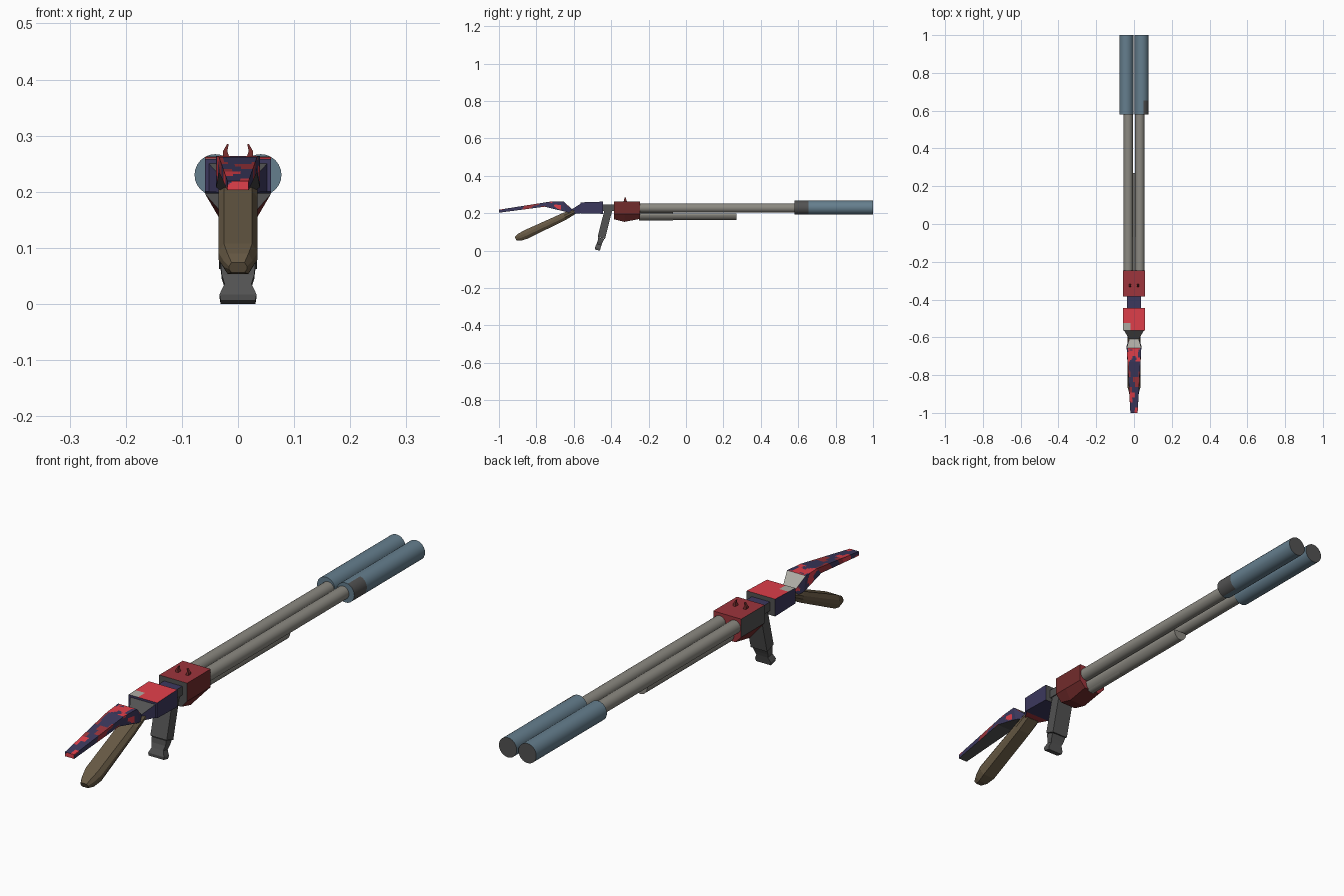
import bpy, bmesh, math
from mathutils import Vector, noise

if "Cube" in bpy.data.objects:
    bpy.data.objects.remove(bpy.data.objects["Cube"])


def mat(name, r, g, b):
    m = bpy.data.materials.new(name)
    m.diffuse_color = (r, g, b, 1)
    m.use_nodes = True
    m.node_tree.nodes["Principled BSDF"].inputs["Base Color"].default_value = m.diffuse_color
    return m


BLUE = mat("steel_blue", 0.13, 0.21, 0.27)
STEEL = mat("barrel_grey", 0.26, 0.25, 0.22)
DARK = mat("dark_grey", 0.085, 0.085, 0.085)
BROWN = mat("grip_brown", 0.135, 0.1, 0.058)
RED = mat("bright_red", 0.75, 0.05, 0.07)
MAROON = mat("dark_red", 0.34, 0.035, 0.045)
NAVY = mat("navy", 0.045, 0.04, 0.11)
PALE = mat("pale_grey", 0.42, 0.41, 0.37)
DEEP = mat("deep_red", 0.17, 0.025, 0.025)


def skin(name, rings, mats, rule=None, cuts=0, smooth=False):
    """Loft through rings of points, cap both ends, colour faces by rule(centre, normal)."""
    bm = bmesh.new()
    rows = [[bm.verts.new(p) for p in ring] for ring in rings]
    n = len(rows[0])
    for a, b in zip(rows, rows[1:]):
        for i in range(n):
            bm.faces.new((a[i], a[(i + 1) % n], b[(i + 1) % n], b[i]))
    bm.faces.new(rows[0])
    bm.faces.new(rows[-1])
    if cuts:
        bmesh.ops.subdivide_edges(bm, edges=bm.edges[:], cuts=cuts, use_grid_fill=True)
    bmesh.ops.recalc_face_normals(bm, faces=bm.faces[:])
    bm.normal_update()
    for f in bm.faces:
        if rule:
            f.material_index = rule(f.calc_center_median(), f.normal)
        f.smooth = smooth and len(f.verts) == 4
    me = bpy.data.meshes.new(name)
    bm.to_mesh(me)
    bm.free()
    for m in mats:
        me.materials.append(m)
    ob = bpy.data.objects.new(name, me)
    bpy.context.collection.objects.link(ob)
    return ob


def circle(x, y, z, r, n=24):
    return [(x + r * math.cos(2 * math.pi * i / n), y, z + r * math.sin(2 * math.pi * i / n))
            for i in range(n)]


def half_round(y, top, w, h, n=12):
    """Flat-topped half ellipse."""
    return [(w * math.cos(math.pi * i / n), y, top - h * math.sin(math.pi * i / n))
            for i in range(n + 1)]


def rect(y, z0, z1, w):
    return [(-w, y, z0), (w, y, z0), (w, y, z1), (-w, y, z1)]


def slab(p, q, w):
    """Ring across x through two (y, z) profile points."""
    return [(-w, *p), (w, *p), (w, *q), (-w, *q)]


# Twin barrels and their fat muzzle sleeves
for side, s in (("left", -1), ("right", 1)):
    skin(side + "_barrel", [circle(s * 0.031, y, 0.228, 0.0245) for y in (-0.25, 0.6)],
         [STEEL], smooth=True)

    def sleeve_rule(c, n, s=s):
        if n.y > 0.9:
            return 1
        return 1 if s > 0 and c.y < 0.65 and n.x > 0.25 else 0

    skin(side + "_muzzle_sleeve", [circle(s * 0.0405, y, 0.23, 0.037) for y in (0.58, 0.655, 1.0)],
         [BLUE, DARK], sleeve_rule, smooth=True)

# Half-round tube below the barrels, thicker near the receiver
skin("under_tube", [half_round(y, 0.198, 0.029, 0.035) for y in (-0.25, 0.27)], [STEEL], smooth=True)
skin("under_tube_sleeve", [circle(0, y, 0.184, 0.022) for y in (-0.25, -0.07)], [STEEL], smooth=True)

# Receiver with sloped belly
def receiver_ring(y, low):
    half = [(0.058, 0.263), (0.058, 0.195), (0.034, low)]
    return [(x, y, z) for x, z in half] + [(-x, y, z) for x, z in reversed(half)]

def receiver_rule(c, n):
    if n.x < -0.9 or n.y < -0.9:
        return 2
    return 1 if n.x > 0.9 or n.z < -0.1 else 0

skin("receiver", [receiver_ring(-0.385, 0.168), receiver_ring(-0.33, 0.154),
                  receiver_ring(-0.245, 0.17)], [MAROON, DEEP, DARK], receiver_rule)

# Small horn-shaped hammers on the receiver
for side, s in (("left", -1), ("right", 1)):
    skin(side + "_hammer",
         [[(s * x + dx * w, -0.325 + dy * d, z) for dx, dy in ((-1, -1), (1, -1), (1, 1), (-1, 1))]
          for x, z, w, d in ((0.02, 0.258, 0.006, 0.01), (0.023, 0.272, 0.004, 0.006),
                             (0.018, 0.285, 0.0015, 0.003))],
         [DEEP])

# Neck joining the receiver to the rear block
skin("neck", [rect(-0.45, 0.213, 0.246, 0.038), rect(-0.38, 0.213, 0.246, 0.038)],
     [DARK, NAVY], lambda c, n: 1 if n.z > 0.5 else 0)

# Rear block: red on top with a small pale worn corner, navy sides
def block_rule(c, n):
    if n.z > 0.9:
        return 3 if c.x < -0.02 and c.y < -0.525 else 0
    return 2 if n.y > 0.5 else 1

skin("rear_block", [rect(-0.565, 0.2, 0.258, 0.059), rect(-0.445, 0.197, 0.262, 0.059)],
     [RED, NAVY, DARK, PALE], block_rule, cuts=5)
skin("block_taper", [rect(-0.615, 0.198, 0.218, 0.022), rect(-0.565, 0.2, 0.25, 0.052)],
     [NAVY, DARK, MAROON],
     lambda c, n: 2 if n.z < -0.5 else (1 if n.z > 0.4 else 0))

# Upper stock arm with blotchy red and navy paint
def arm_rule(c, n):
    if n.y > 0.4 and n.z > 0.2:
        return 3
    if n.z < -0.5:
        return 4
    v = noise.noise(Vector((c.x * 30, c.y * 24, c.z * 30 + 3)))
    if v < (0.08 if abs(n.x) > 0.6 else -0.02):
        return 1
    return 2 if -0.9 < c.y < -0.73 else 0

skin("stock_arm", [slab((-1.0, 0.203), (-1.0, 0.219), 0.019),
                   slab((-0.755, 0.235), (-0.727, 0.262), 0.034),
                   slab((-0.645, 0.208), (-0.656, 0.264), 0.039),
                   slab((-0.60, 0.198), (-0.606, 0.219), 0.024)],
     [RED, NAVY, MAROON, PALE, DARK], arm_rule, cuts=9)

# Sloping brown hand grip with chamfered edges and a tapered tip
axis = Vector((0, -0.905, -0.425)).normalized()
up = Vector((0, axis.z, -axis.y))
start = Vector((0, -0.595, 0.209))

def grip_ring(t, w, h, shift=0.0):
    c = start + axis * t + up * shift
    k = 0.3
    half = [(w, h * k), (w * 0.72, h), (-w * 0.72, h), (-w, h * k)]
    pts = half + [(-x, -z) for x, z in half]
    return [c + Vector((x, 0, 0)) + up * z for x, z in pts]

skin("hand_grip", [grip_ring(0, 0.034, 0.013), grip_ring(0.06, 0.035, 0.020),
                   grip_ring(0.29, 0.035, 0.024), grip_ring(0.325, 0.026, 0.020, 0.001),
                   grip_ring(0.348, 0.016, 0.010, 0.004)], [BROWN])

# Slanted handle under the neck, with a waisted foot
skin("handle", [slab((-0.434, 0.225), (-0.392, 0.225), 0.034),
                slab((-0.472, 0.075), (-0.433, 0.062), 0.034)], [DARK])
skin("handle_foot", [slab((-0.470, 0.072), (-0.438, 0.062), 0.031),
                     slab((-0.472, 0.052), (-0.446, 0.045), 0.029),
                     slab((-0.478, 0.036), (-0.452, 0.030), 0.024),
                     slab((-0.487, 0.017), (-0.457, 0.012), 0.033),
                     slab((-0.486, 0.006), (-0.460, 0.0), 0.031)], [DARK])
